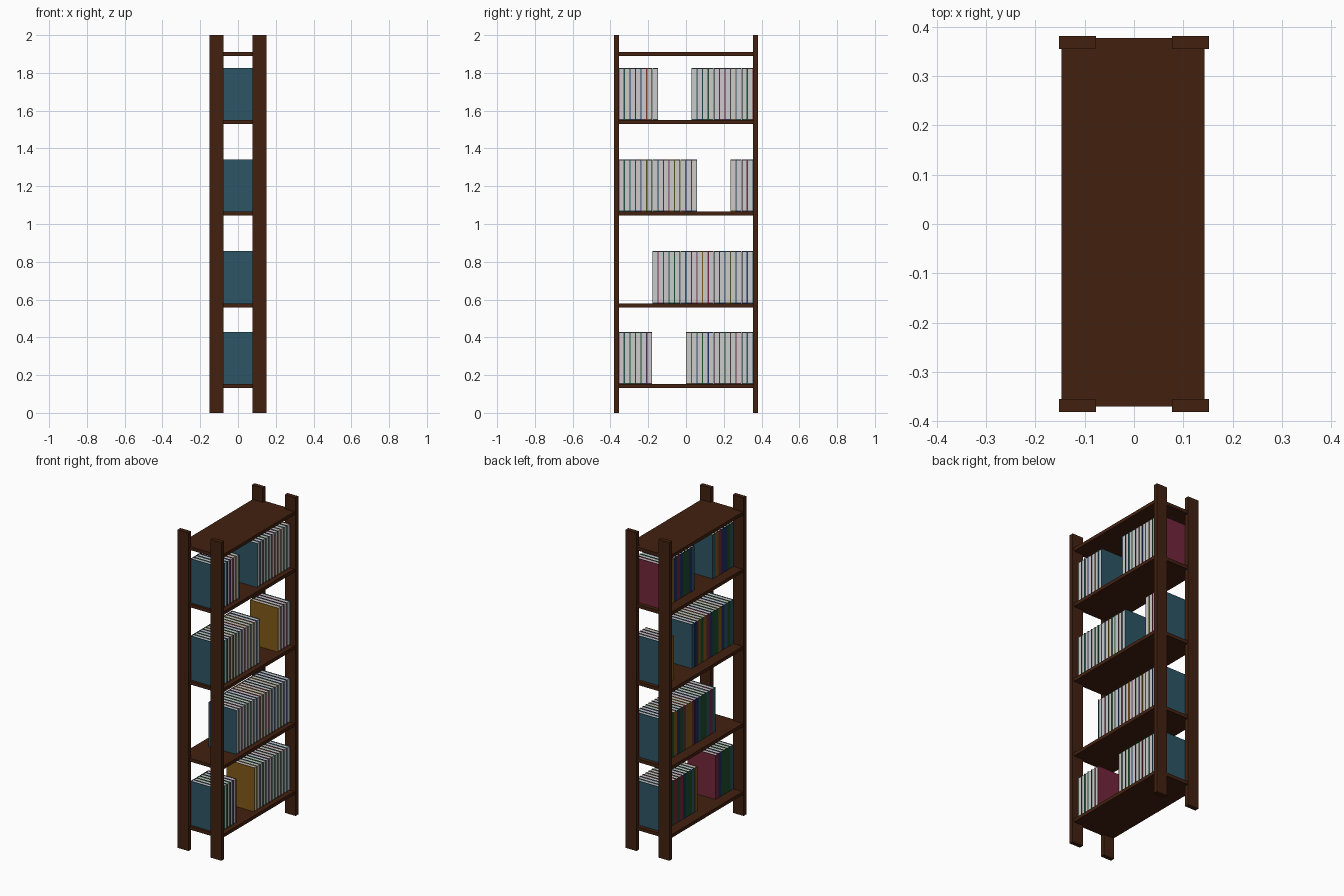
import bpy, bmesh, random

if "Cube" in bpy.data.objects:
    bpy.data.objects.remove(bpy.data.objects["Cube"])

random.seed(4)


def material(name, rgb):
    m = bpy.data.materials.new(name)
    m.diffuse_color = (*rgb, 1)
    m.use_nodes = True
    m.node_tree.nodes["Principled BSDF"].inputs["Base Color"].default_value = m.diffuse_color
    return m


WOOD = material("dark_wood", (0.055, 0.015, 0.005))
PAPER = material("paper", (0.68, 0.68, 0.68))
CLOTH = {
    "T": material("teal_cloth", (0.026, 0.09, 0.13)),
    "Y": material("ochre_cloth", (0.22, 0.10, 0.01)),
    "R": material("crimson_cloth", (0.17, 0.02, 0.045)),
    "G": material("green_cloth", (0.012, 0.075, 0.025)),
    "B": material("blue_cloth", (0.012, 0.03, 0.12)),
}


def prism(bm, outline, z0, z1, slot=0):
    """Extrude a counter-clockwise xy outline from z0 to z1."""
    face = bm.faces.new([bm.verts.new((x, y, z0)) for x, y in outline])
    face.material_index = slot
    out = bmesh.ops.extrude_face_region(bm, geom=[face], use_keep_orig=True)
    top = [g for g in out["geom"] if isinstance(g, bmesh.types.BMVert)]
    bmesh.ops.translate(bm, verts=top, vec=(0, 0, z1 - z0))
    for v in top:
        for f in v.link_faces:
            f.material_index = slot


def rect(x0, x1, y0, y1):
    return [(x0, y0), (x1, y0), (x1, y1), (x0, y1)]


def finish(name, bm, mats):
    bmesh.ops.recalc_face_normals(bm, faces=bm.faces[:])
    me = bpy.data.meshes.new(name)
    bm.to_mesh(me)
    bm.free()
    for m in mats:
        me.materials.append(m)
    ob = bpy.data.objects.new(name, me)
    bpy.context.collection.objects.link(ob)
    return ob


def box(name, x0, x1, y0, y1, z0, z1):
    bm = bmesh.new()
    prism(bm, rect(x0, x1, y0, y1), z0, z1)
    return finish(name, bm, [WOOD])


# Four flat corner posts
for sx, side in ((-1, "left"), (1, "right")):
    for sy, end in ((-1, "front"), (1, "back")):
        xs = sorted((sx * 0.077, sx * 0.152))
        ys = sorted((sy * 0.355, sy * 0.382))
        box(f"{end}_{side}_post", *xs, *ys, 0, 2)

# Five shelves let into the posts
SHELF_TOPS = [0.152, 0.58, 1.065, 1.55, 1.91]
for i, z in enumerate(SHELF_TOPS):
    box(f"shelf_{i + 1}", -0.147, 0.143, -0.371, 0.378, z - 0.021, z)

# Books: spine towards -x, page edges towards +x
Y0, PITCH, HEIGHT = -0.356, 0.0296, 0.277
X0, X1, BOARD, INSET = -0.081, 0.114, 0.003, 0.003


def book(name, slot, z, colour):
    a = Y0 + slot * PITCH
    b = a + PITCH - 0.0004
    c, d, s = a + BOARD, b - BOARD, X0 + BOARD
    bm = bmesh.new()
    # wrapped cover as a U-shaped profile
    prism(bm, [(X0, a), (X1, a), (X1, c), (s, c), (s, d), (X1, d), (X1, b), (X0, b)],
          z, z + HEIGHT, 0)
    # page block
    prism(bm, rect(s, X1 - INSET, c, d), z + INSET, z + HEIGHT - INSET, 1)
    finish(name, bm, [CLOTH[colour], PAPER])


# Rows of 24 slots: '.' is a gap, '?' takes any colour
ROWS = [
    "TG?G?R......Y?G?B?G??R?T",
    "......TR?GG?B?Y?RG?YG??T",
    "TG?BY?GBR?G?BT......Y?RT",
    "TG?BRYT......T?G?BR?Y?GR",
]
for r, row in enumerate(ROWS):
    for slot, key in enumerate(row):
        if key != ".":
            colour = random.choice("TGBRYGB") if key == "?" else key
            book(f"book_{r + 1}_{slot + 1}", slot, SHELF_TOPS[r], colour)
